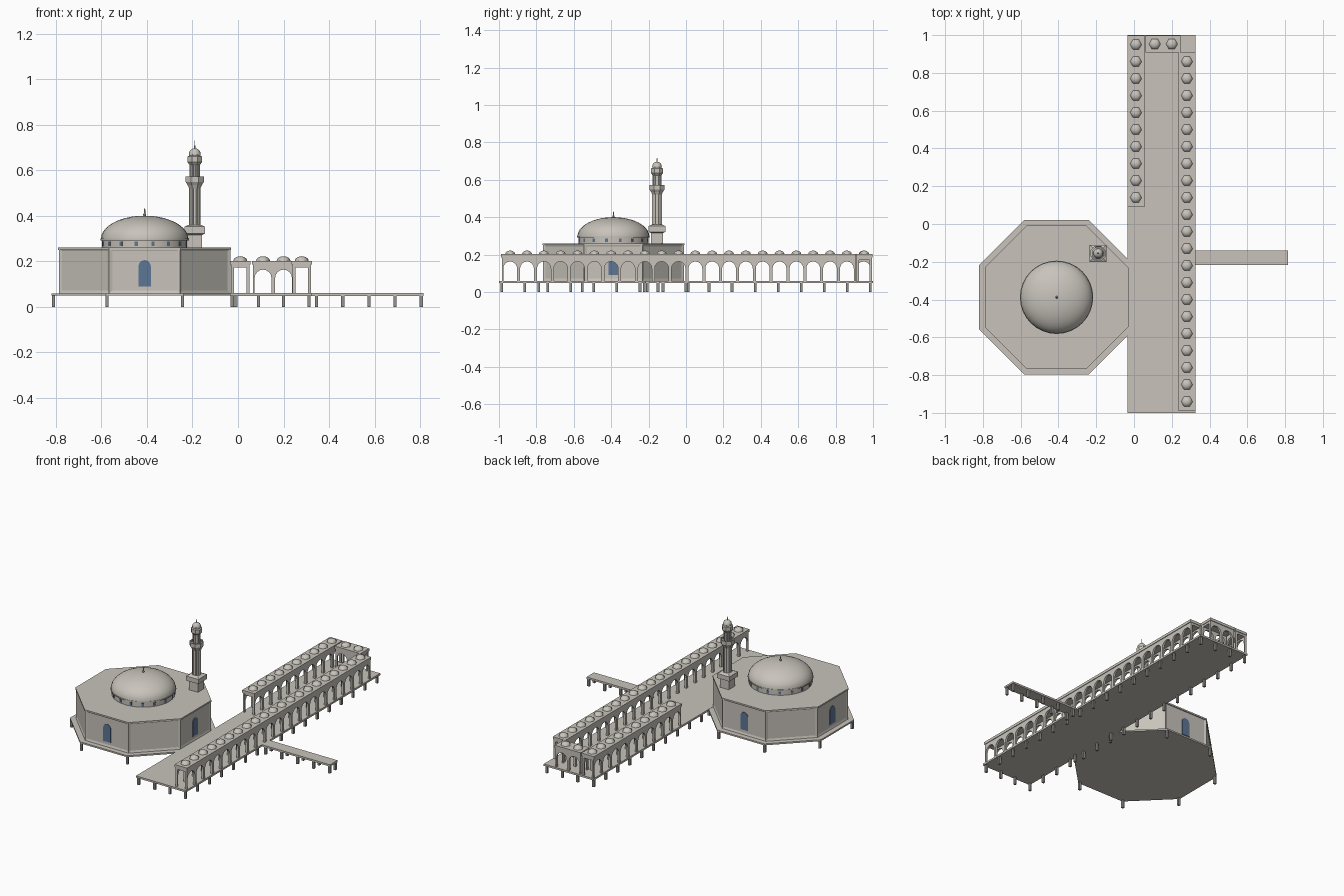
import bpy, bmesh, math
from mathutils import Vector, Matrix

cube = bpy.data.objects.get("Cube")
if cube:
    bpy.data.objects.remove(cube, do_unlink=True)


def material(name, rgb):
    m = bpy.data.materials.new(name)
    m.use_nodes = True
    m.diffuse_color = (*rgb, 1)
    bsdf = next(n for n in m.node_tree.nodes if n.type == 'BSDF_PRINCIPLED')
    bsdf.inputs["Base Color"].default_value = (*rgb, 1)
    return m


STONE = material("warm_stone", (0.58, 0.55, 0.50))
PILE = material("pile_grey", (0.30, 0.29, 0.27))
GLASS = material("window_blue", (0.11, 0.18, 0.30))


def finish(bm, name, mat, smooth=None):
    bmesh.ops.recalc_face_normals(bm, faces=bm.faces)
    me = bpy.data.meshes.new(name)
    bm.to_mesh(me)
    bm.free()
    me.materials.append(mat)
    ob = bpy.data.objects.new(name, me)
    bpy.context.collection.objects.link(ob)
    if smooth:
        bpy.ops.object.select_all(action='DESELECT')
        ob.select_set(True)
        bpy.context.view_layer.objects.active = ob
        bpy.ops.object.shade_smooth_by_angle(angle=math.radians(smooth))
    return ob


def add_box(bm, x0, x1, y0, y1, z0, z1):
    mat = Matrix.Translation(((x0 + x1) / 2, (y0 + y1) / 2, (z0 + z1) / 2))
    mat = mat @ Matrix.Diagonal((x1 - x0, y1 - y0, z1 - z0, 1))
    bmesh.ops.create_cube(bm, size=1, matrix=mat)


def box(name, *dims, mat=STONE):
    bm = bmesh.new()
    add_box(bm, *dims)
    return finish(bm, name, mat)


def add_extruded(bm, points, shift):
    """Solid from a flat outline of 3D points moved along shift."""
    face = bm.faces.new([bm.verts.new(p) for p in points])
    new = bmesh.ops.extrude_face_region(bm, geom=[face])["geom"]
    bmesh.ops.translate(bm, vec=shift, verts=[v for v in new if isinstance(v, bmesh.types.BMVert)])


def add_lathe(bm, profile, x, y, n, turn=0.0):
    """Revolve (radius, z) pairs; a zero radius closes in a point."""
    rings = []
    for r, z in profile:
        count = n if r > 0 else 1
        angles = [turn + math.tau * i / n for i in range(count)]
        rings.append([bm.verts.new((x + r * math.cos(a), y + r * math.sin(a), z)) for a in angles])
    for a, b in zip(rings, rings[1:]):
        for i in range(n):
            j = (i + 1) % n
            quad = [a[i % len(a)], a[j % len(a)], b[j % len(b)], b[i % len(b)]]
            bm.faces.new(list(dict.fromkeys(quad)))
    for ring in (rings[0], rings[-1]):
        if len(ring) > 1:
            bm.faces.new(ring)


def lathe(name, profile, x, y, n, turn=0.0, mat=STONE, smooth=None):
    bm = bmesh.new()
    add_lathe(bm, profile, x, y, n, turn)
    return finish(bm, name, mat, smooth)


def dome_profile(r, z0, h, steps):
    arc = [math.pi / 2 * i / steps for i in range(steps)]
    return [(r * math.cos(a), z0 + h * math.sin(a)) for a in arc] + [(0, z0 + h)]


def arch(half, spring, steps=8):
    """Points of a round arch, from left spring to right spring."""
    return [(-half * math.cos(math.pi * i / steps), spring + half * math.sin(math.pi * i / steps))
            for i in range(steps + 1)]


# Decks
FLOOR = 0.06
CX, CY = -0.41, -0.388
OCT = 1 / math.cos(math.pi / 8)
TURN = math.pi / 8
box("main_deck", -0.035, 0.325, -1, 1, 0.048, FLOOR)
box("pier_deck", 0.325, 0.815, -0.217, -0.14, 0.048, FLOOR)
lathe("octagon_deck", [(0.41 * OCT, 0.049), (0.41 * OCT, FLOOR - 0.001)], CX, CY, 8, TURN)

# Piles around the edges of the decks
spots = [(x, -0.985 + 0.123125 * i) for x in (-0.025, 0.312) for i in range(17)]
spots += [(x, y) for x in (0.09, 0.2) for y in (-0.985, 0.985)]
spots += [(0.345 + 0.115 * i, y) for i in range(5) for y in (-0.207, -0.15)]
spots += [(CX + 0.4 * OCT * math.cos(TURN + math.tau * i / 8),
           CY + 0.4 * OCT * math.sin(TURN + math.tau * i / 8)) for i in range(8)]
bm = bmesh.new()
for x, y in spots:
    add_box(bm, x - 0.007, x + 0.007, y - 0.007, y + 0.007, 0, 0.049)
finish(bm, "deck_piles", PILE)


# Arcades: two arched walls, a roof slab and a row of small domes
BAY = 0.09
WIDTH = 0.09


def arcade(name, origin, along, bays):
    along = Vector(along)
    across = Vector((along.y, along.x, 0))
    base = Vector(origin)

    def at(u, v, z):
        return base + along * u + across * v + Vector((0, 0, z))

    def slab(bm, u0, u1, v0, v1, z0, z1):
        a, b = at(u0, v0, z0), at(u1, v1, z1)
        add_box(bm, a.x, b.x, a.y, b.y, z0, z1)

    length = bays * BAY
    outline = [(0, 0.187), (0, FLOOR)]
    for k in range(bays):
        mid = (k + 0.5) * BAY
        curve = arch(0.037, 0.126)
        outline += [(mid - 0.037, FLOOR)] + [(mid + u, z) for u, z in curve] + [(mid + 0.037, FLOOR)]
    outline += [(length, FLOOR), (length, 0.187)]
    bm = bmesh.new()
    for v in (0.004, WIDTH - 0.017):
        add_extruded(bm, [at(u, v, z) for u, z in outline], across * 0.013)
    finish(bm, name + "_arches", STONE)

    bm = bmesh.new()
    slab(bm, -0.004, length + 0.002, 0, WIDTH, 0.185, 0.202)
    slab(bm, 0.002, length - 0.002, 0.006, WIDTH - 0.006, 0.172, 0.186)
    finish(bm, name + "_roof", STONE)

    bm = bmesh.new()
    for k in range(bays):
        c = at((k + 0.5) * BAY, WIDTH / 2, 0)
        add_lathe(bm, dome_profile(0.031, 0.201, 0.021, 3), c.x, c.y, 6)
    finish(bm, name + "_domes", STONE, 65)


arcade("long_arcade", (0.235, -0.985, 0), (0, 1, 0), 21)
arcade("short_arcade", (-0.035, 0.095, 0), (0, 1, 0), 10)
arcade("back_arcade", (0.065, 0.908, 0), (1, 0, 0), 2)

# Octagonal hall with recessed wall panels
bm = bmesh.new()
add_lathe(bm, [(0.377 * OCT, FLOOR - 0.002), (0.377 * OCT, 0.258)], CX, CY, 8, TURN)
bmesh.ops.recalc_face_normals(bm, faces=bm.faces)
walls = [f for f in bm.faces if abs(f.normal.z) < 0.5]
bmesh.ops.inset_individual(bm, faces=walls, thickness=0.02, depth=-0.005)
finish(bm, "hall_walls", STONE)
lathe("hall_roof", [(0.38 * OCT, 0.25), (0.38 * OCT, 0.26)], CX, CY, 8, TURN)

# Arched doors on the four main sides
bm = bmesh.new()
for i in range(4):
    a = math.pi / 2 * i
    out = Vector((math.cos(a), math.sin(a), 0))
    side = Vector((-out.y, out.x, 0))
    start = Vector((CX, CY, 0)) + out * 0.369
    shape = [(-0.027, 0.09)] + arch(0.027, 0.178) + [(0.027, 0.09)]
    add_extruded(bm, [start + side * u + Vector((0, 0, z)) for u, z in shape], out * 0.006)
finish(bm, "hall_doors", GLASS)

# Drum, its windows and the great dome
lathe("dome_drum", [(0.187, 0.258), (0.187, 0.29), (0.194, 0.292), (0.194, 0.299)], CX, CY, 32, smooth=30)
lathe("great_dome", dome_profile(0.192, 0.298, 0.102, 10), CX, CY, 32, smooth=40)
lathe("dome_finial", [(0.005, 0.398), (0.007, 0.406), (0.003, 0.412), (0.003, 0.425), (0, 0.434)], CX, CY, 6)
bm = bmesh.new()
for i in range(16):
    a = math.tau * (i + 0.5) / 16
    out = Vector((math.cos(a), math.sin(a), 0))
    side = Vector((-out.y, out.x, 0))
    start = Vector((CX, CY, 0)) + out * 0.183
    shape = [(-0.007, 0.266), (-0.007, 0.286), (0.007, 0.286), (0.007, 0.266)]
    add_extruded(bm, [start + side * u + Vector((0, 0, z)) for u, z in shape], out * 0.006)
finish(bm, "drum_windows", GLASS)

# Tower: square base, ribbed shaft, two balconies, small dome
TX, TY = -0.19, -0.155
SQ = math.sqrt(2)
lathe("tower_base", [(0.032 * SQ, 0.258), (0.032 * SQ, 0.315), (0.045 * SQ, 0.322),
                     (0.045 * SQ, 0.352), (0.028 * SQ, 0.36)], TX, TY, 4, math.pi / 4)
lathe("tower_shaft", [(0.025, 0.355), (0.025, 0.54)], TX, TY, 8, TURN)
lathe("lower_balcony", [(0.027, 0.52), (0.034, 0.535), (0.043, 0.548), (0.043, 0.572), (0.036, 0.572),
                        (0.036, 0.562)], TX, TY, 8, TURN)
lathe("upper_shaft", [(0.021, 0.56), (0.021, 0.64)], TX, TY, 8, TURN)
lathe("upper_balcony", [(0.024, 0.622), (0.034, 0.635), (0.034, 0.66), (0.027, 0.664), (0.027, 0.672)],
      TX, TY, 8, TURN)
lathe("tower_dome", dome_profile(0.026, 0.67, 0.026, 5), TX, TY, 12, smooth=40)
lathe("tower_spire", [(0.004, 0.692), (0.002, 0.71), (0, 0.73)], TX, TY, 6)
bm = bmesh.new()
for i in range(8):
    a = TURN + math.tau * i / 8
    for r, z0, z1 in ((0.024, 0.356, 0.53), (0.021, 0.565, 0.63)):
        add_lathe(bm, [(0.004, z0), (0.004, z1)], TX + r * math.cos(a), TY + r * math.sin(a), 6)
finish(bm, "tower_ribs", STONE)
